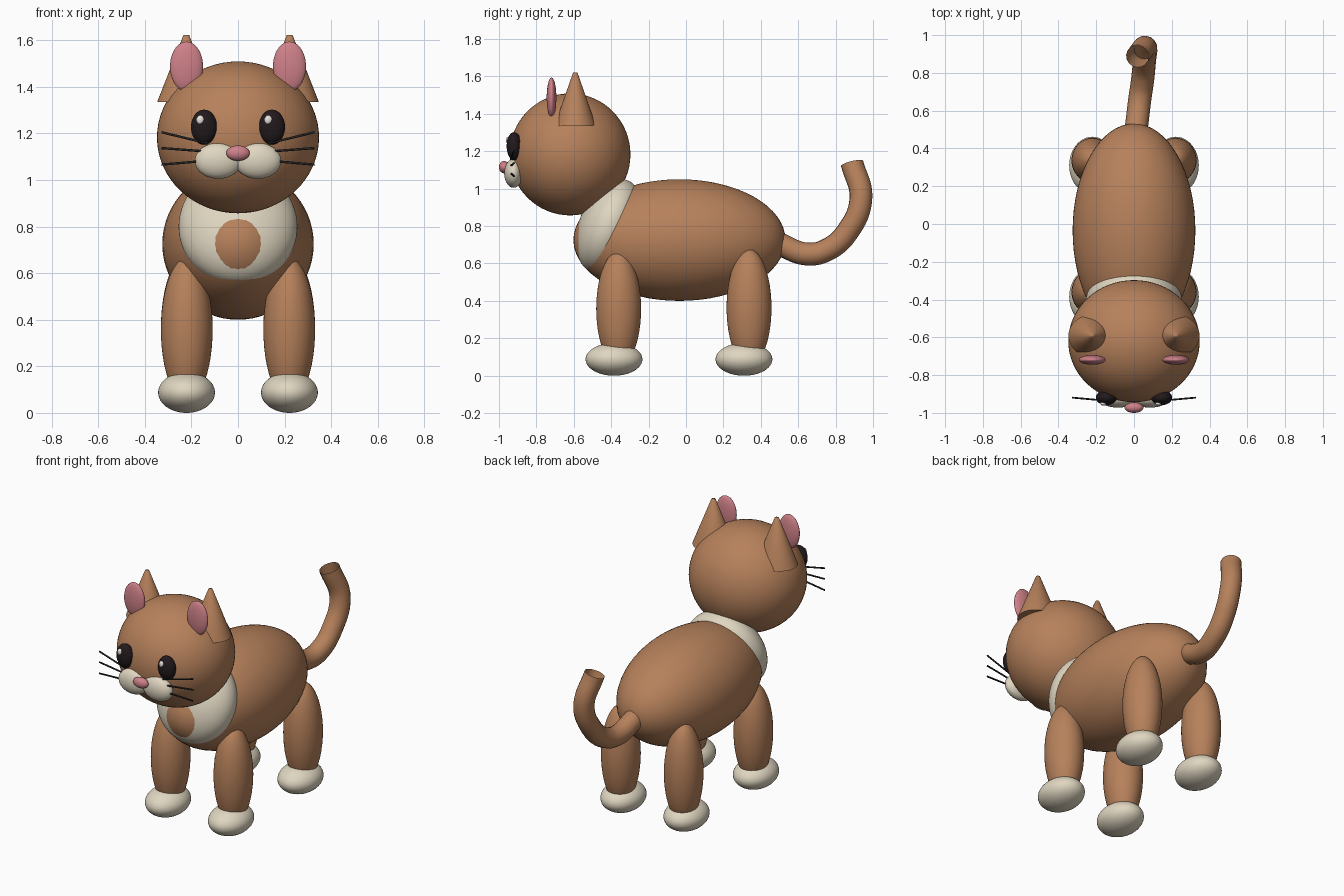
import bpy, math
from mathutils import Vector

if "Cube" in bpy.data.objects:
    bpy.data.objects.remove(bpy.data.objects["Cube"])


def material(name, rgb):
    m = bpy.data.materials.new(name)
    m.diffuse_color = (*rgb, 1)
    m.use_nodes = True
    m.node_tree.nodes["Principled BSDF"].inputs["Base Color"].default_value = m.diffuse_color
    return m


BROWN = material("brown fur", (0.47, 0.22, 0.105))
CREAM = material("cream fur", (0.74, 0.67, 0.53))
PINK = material("pink skin", (0.62, 0.22, 0.25))
DARK = material("dark eye", (0.016, 0.010, 0.012))
WHISKER = material("whisker black", (0.02, 0.02, 0.02))
WHITE = material("eye highlight", (0.85, 0.82, 0.76))


def finish(name, mat, angle=45):
    o = bpy.context.object
    o.name = name
    o.data.materials.append(mat)
    bpy.ops.object.shade_smooth_by_angle(angle=math.radians(angle))
    return o


def ellipsoid(name, loc, radii, mat, tilt=0, seg=48):
    bpy.ops.mesh.primitive_uv_sphere_add(segments=seg, ring_count=seg // 2, radius=1,
                                         location=loc, rotation=(math.radians(tilt), 0, 0))
    bpy.context.object.scale = radii
    return finish(name, mat)


def rod(name, a, b, r, mat):
    a, b = Vector(a), Vector(b)
    d = b - a
    bpy.ops.mesh.primitive_cylinder_add(vertices=10, radius=r, depth=d.length, location=(a + b) / 2)
    bpy.context.object.rotation_euler = d.to_track_quat('Z', 'Y').to_euler()
    finish(name, mat)


# body, chest bib and head
ellipsoid("body", (0, -0.035, 0.725), (0.325, 0.567, 0.325), BROWN, seg=64)
ellipsoid("chest_bib", (0, -0.41, 0.80), (0.255, 0.161, 0.263), CREAM, tilt=-22, seg=64)
ellipsoid("head", (0, -0.62, 1.183), (0.348, 0.323, 0.326), BROWN, seg=64)

for s, side in ((-1, "right"), (1, "left")):
    # legs and paws
    for part, y, py, top in (("front", -0.36, -0.385, 0.665), ("rear", 0.337, 0.31, 0.677)):
        half = (top - 0.05) / 2
        ellipsoid(f"{part}_leg_{side}", (s * 0.22, y, 0.05 + half), (0.111, 0.12, half), BROWN)
        ellipsoid(f"{part}_paw_{side}", (s * 0.221, py, 0.0875), (0.122, 0.152, 0.0875), CREAM)

    # ears: blunt cones with pink discs in front
    bpy.ops.mesh.primitive_cone_add(vertices=48, radius1=1, radius2=0.1, depth=0.287,
                                    location=(s * 0.222, -0.592, 1.4785))
    bpy.context.object.scale = (0.125, 0.112, 1)
    finish(f"ear_{side}", BROWN)
    ellipsoid(f"inner_ear_{side}", (s * 0.221, -0.719, 1.487), (0.071, 0.026, 0.107), PINK)

    # eyes with highlights
    ellipsoid(f"eye_{side}", (s * 0.146, -0.919, 1.227), (0.056, 0.04, 0.075), DARK)
    ellipsoid(f"eye_highlight_{side}", (s * 0.146 - 0.016, -0.95, 1.258),
              (0.017, 0.012, 0.02), WHITE, seg=24)

    # muzzle and whiskers
    ellipsoid(f"muzzle_{side}", (s * 0.085, -0.922, 1.082), (0.1, 0.05, 0.077), CREAM)
    for i, (zi, zo) in enumerate(((1.157, 1.205), (1.122, 1.137), (1.083, 1.066))):
        rod(f"whisker_{side}_{i}", (s * 0.13, -0.937, zi), (s * 0.328, -0.919, zo), 0.005, WHISKER)

# nose
ellipsoid("nose", (0, -0.972, 1.115), (0.05, 0.028, 0.033), PINK)

# tail: open tube along a smooth path
path = [(0, 0.42, 0.76), (0.015, 0.53, 0.69), (0.03, 0.655, 0.65), (0.045, 0.76, 0.676),
        (0.055, 0.86, 0.765), (0.06, 0.935, 0.944), (0.018, 0.888, 1.135)]
curve = bpy.data.curves.new("tail", 'CURVE')
curve.dimensions = '3D'
curve.bevel_depth = 0.061
curve.bevel_resolution = 6
curve.resolution_u = 10
sp = curve.splines.new('BEZIER')
sp.bezier_points.add(len(path) - 1)
for p, co in zip(sp.bezier_points, path):
    p.co = co
    p.handle_left_type = p.handle_right_type = 'AUTO'
tail = bpy.data.objects.new("tail", curve)
bpy.context.collection.objects.link(tail)
bpy.ops.object.select_all(action='DESELECT')
tail.select_set(True)
bpy.context.view_layer.objects.active = tail
bpy.ops.object.convert(target='MESH')
finish("tail", BROWN)
